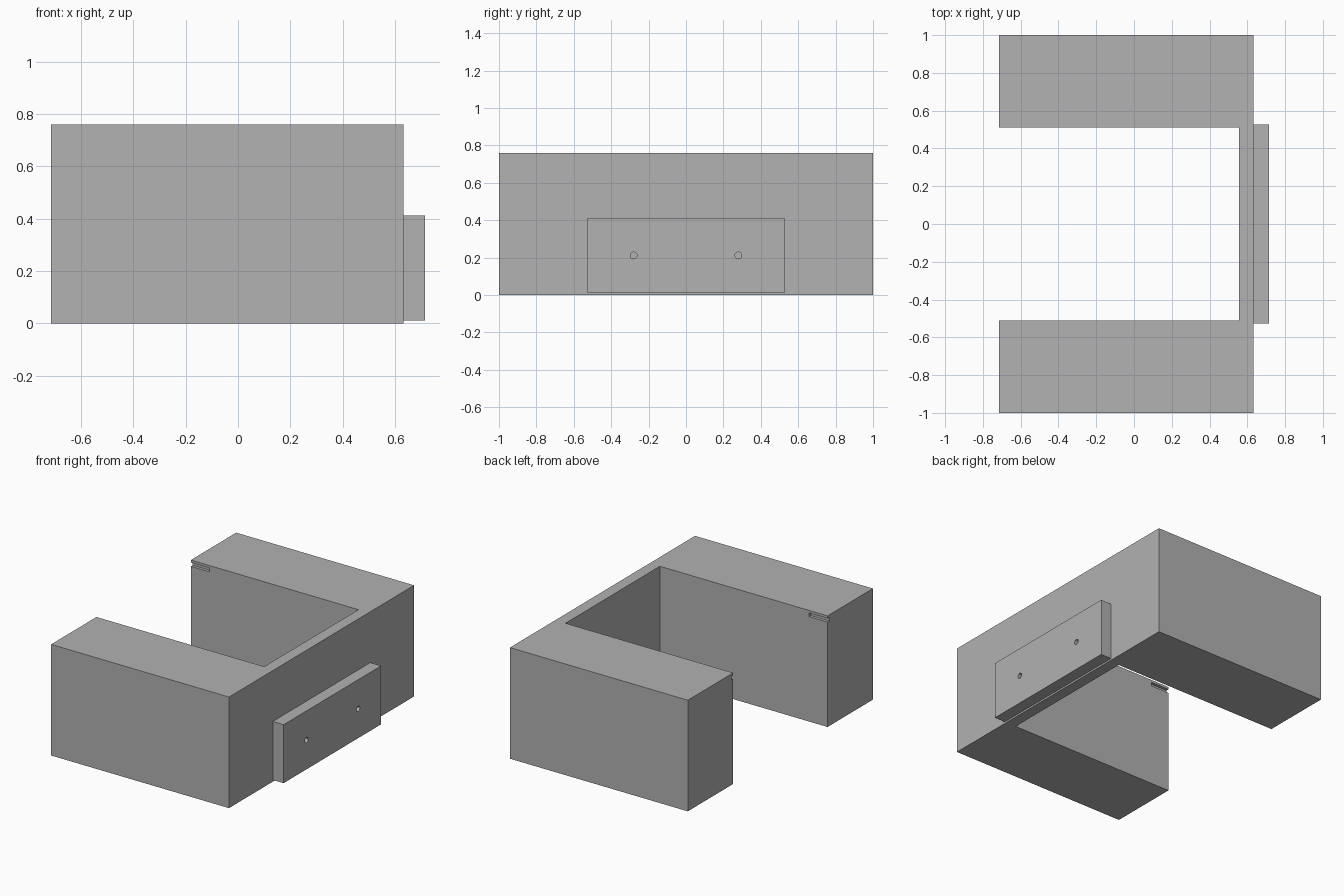
import bpy
import bmesh
from math import radians
from mathutils import Matrix

cube = bpy.data.objects.get("Cube")
if cube:
    bpy.data.objects.remove(cube, do_unlink=True)

GREY = (0.445, 0.445, 0.445, 1)
grey = bpy.data.materials.new("plain grey")
grey.diffuse_color = GREY
grey.use_nodes = True
for node in grey.node_tree.nodes:
    if node.type == "BSDF_PRINCIPLED":
        node.inputs["Base Color"].default_value = GREY


def make_object(name, bm):
    bmesh.ops.recalc_face_normals(bm, faces=bm.faces)
    mesh = bpy.data.meshes.new(name)
    bm.to_mesh(mesh)
    bm.free()
    mesh.materials.append(grey)
    obj = bpy.data.objects.new(name, mesh)
    bpy.context.collection.objects.link(obj)
    return obj


def box(name, low, high):
    bm = bmesh.new()
    size = [b - a for a, b in zip(low, high)]
    middle = [(a + b) / 2 for a, b in zip(low, high)]
    bmesh.ops.create_cube(bm, size=1, matrix=Matrix.Translation(middle) @ Matrix.Diagonal((*size, 1)))
    return make_object(name, bm)


def cut(target, cutter):
    cutter.hide_render = True
    cutter.hide_viewport = True
    mod = target.modifiers.new(cutter.name, "BOOLEAN")
    mod.operation = "DIFFERENCE"
    mod.solver = "EXACT"
    mod.object = cutter
    bpy.context.view_layer.objects.active = target
    bpy.ops.object.modifier_apply(modifier=mod.name)
    bpy.data.objects.remove(cutter, do_unlink=True)


END, OUTER, WALL = -0.714, 0.632, 0.555
ARM, HEIGHT = 0.51, 0.76

# U-shaped body: two thick arms joined by a thin wall
bm = bmesh.new()
half = [(WALL, ARM), (END, ARM), (END, 1), (OUTER, 1)]
outline = half + [(x, -y) for x, y in reversed(half)]
face = bm.faces.new([bm.verts.new((x, y, 0)) for x, y in outline])
top = bmesh.ops.extrude_face_region(bm, geom=[face])["geom"]
bmesh.ops.translate(bm, vec=(0, 0, HEIGHT), verts=[v for v in top if isinstance(v, bmesh.types.BMVert)])
body = make_object("body", bm)

# Shallow slots near the top of each arm's inner face
for side in (-1, 1):
    y0, y1 = sorted((side * (ARM - 0.05), side * (ARM + 0.02)))
    cut(body, box("slot_cutter", (END - 0.05, y0, 0.717), (END + 0.14, y1, 0.743)))

# Mounting plate with two round screw holes
plate = box("mounting_plate", (OUTER, -0.527, 0.012), (0.714, 0.527, 0.412))
for side in (-1, 1):
    bm = bmesh.new()
    place = Matrix.Translation((0.68, side * 0.28, 0.212)) @ Matrix.Rotation(radians(90), 4, "Y")
    bmesh.ops.create_cone(bm, cap_ends=True, segments=24, radius1=0.018, radius2=0.018, depth=0.2, matrix=place)
    cut(plate, make_object("hole_cutter", bm))
